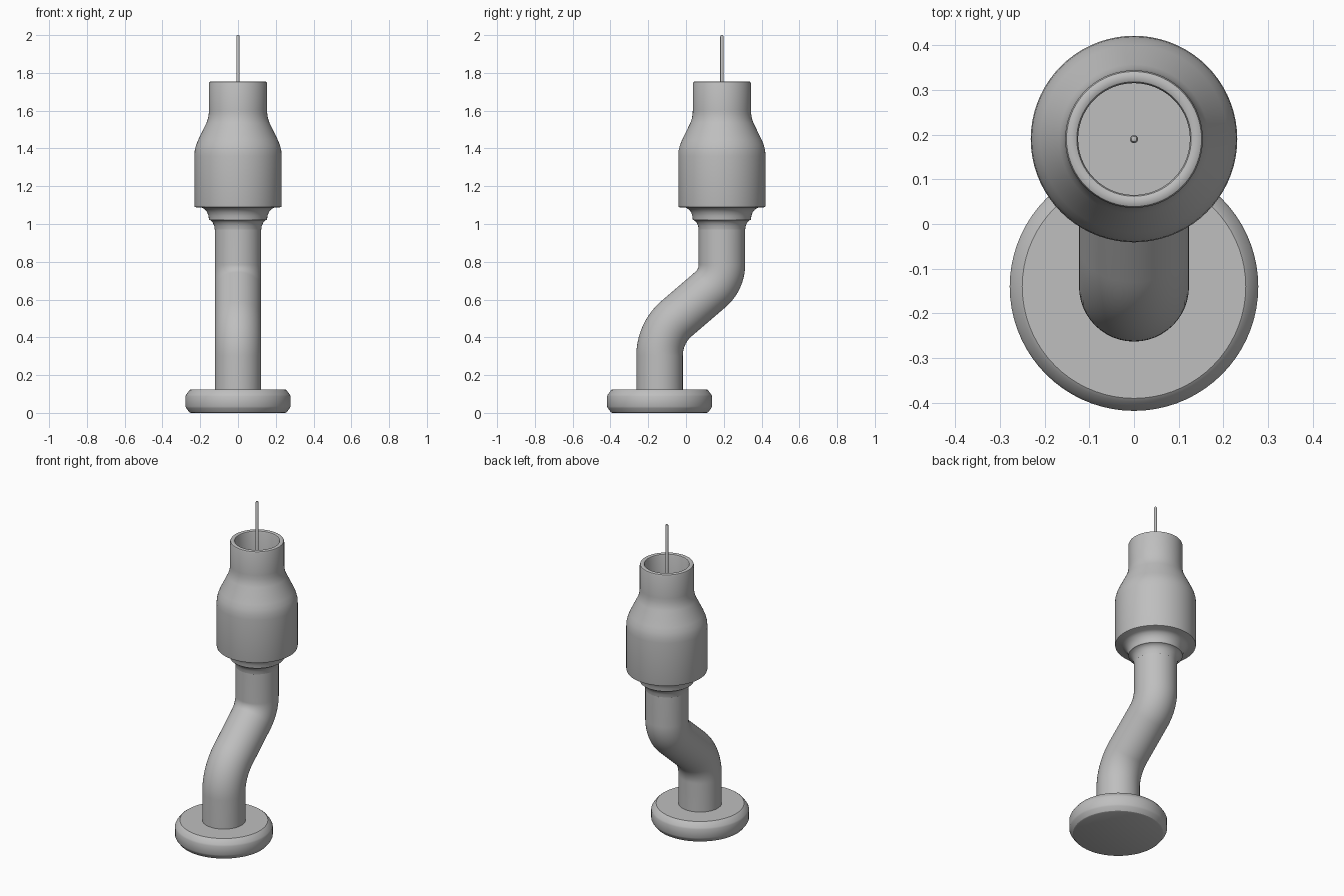
import bpy, bmesh, math
from mathutils import Vector

cube = bpy.data.objects.get("Cube")
if cube:
    bpy.data.objects.remove(cube, do_unlink=True)

FOOT_Y, HEAD_Y = -0.14, 0.19

grey = bpy.data.materials.new("plain_grey")
grey.use_nodes = True
grey.diffuse_color = (0.52, 0.52, 0.52, 1)
grey.node_tree.nodes["Principled BSDF"].inputs["Base Color"].default_value = grey.diffuse_color


def finish(ob, angle=28):
    ob.data.materials.clear()
    ob.data.materials.append(grey)
    bpy.ops.object.select_all(action="DESELECT")
    ob.select_set(True)
    bpy.context.view_layer.objects.active = ob
    bpy.ops.object.shade_smooth_by_angle(angle=math.radians(angle))


def lathe(name, profile, y, steps=72):
    """Spin an (r, z) profile around a vertical axis at the given y."""
    bm = bmesh.new()
    verts = [bm.verts.new((r, 0, z)) for r, z in profile]
    edges = [bm.edges.new(pair) for pair in zip(verts, verts[1:])]
    bmesh.ops.spin(bm, geom=verts + edges, cent=(0, 0, 0), axis=(0, 0, 1),
                   angle=math.tau, steps=steps, use_duplicate=False)
    bmesh.ops.remove_doubles(bm, verts=bm.verts, dist=0.0001)
    bmesh.ops.recalc_face_normals(bm, faces=bm.faces)
    mesh = bpy.data.meshes.new(name)
    bm.to_mesh(mesh)
    bm.free()
    ob = bpy.data.objects.new(name, mesh)
    ob.location.y = y
    bpy.context.collection.objects.link(ob)
    finish(ob)
    return ob


def fillet(before, corner, after, radius, steps=16):
    """Points of an arc that rounds off a corner of the pipe's path."""
    a, b = (before - corner).normalized(), (after - corner).normalized()
    half = a.angle(b) / 2
    centre = corner + (a + b).normalized() * (radius / math.sin(half))
    start = corner + a * (radius / math.tan(half)) - centre
    end = corner + b * (radius / math.tan(half)) - centre
    return [centre + start.slerp(end, i / steps) * radius / start.slerp(end, i / steps).length
            for i in range(steps + 1)]


# Chamfered round foot
lathe("foot_disc", [(0, 0), (0.25, 0), (0.257, 0.003), (0.274, 0.025), (0.278, 0.034),
                    (0.278, 0.088), (0.274, 0.097), (0.257, 0.12), (0.25, 0.125),
                    (0, 0.125)], FOOT_Y)

# Bent pipe: two vertical runs joined by a sloping one
path = [Vector((0, FOOT_Y, 0.1)), Vector((0, FOOT_Y, 0.422)),
        Vector((0, HEAD_Y, 0.705)), Vector((0, HEAD_Y, 1.04))]
points = ([path[0]] + fillet(*path[:3], 0.26) + fillet(*path[1:], 0.175) + [path[3]])
curve = bpy.data.curves.new("bent_pipe", "CURVE")
curve.dimensions = "3D"
curve.bevel_depth = 0.123
curve.bevel_resolution = 22
curve.use_fill_caps = True
spline = curve.splines.new("POLY")
spline.points.add(len(points) - 1)
for point, co in zip(spline.points, points):
    point.co = (*co, 1)
pipe = bpy.data.objects.new("bent_pipe", curve)
bpy.context.collection.objects.link(pipe)
bpy.ops.object.select_all(action="DESELECT")
pipe.select_set(True)
bpy.context.view_layer.objects.active = pipe
bpy.ops.object.convert(target="MESH")
finish(bpy.context.view_layer.objects.active)

# Head: flared collar, wide body, tapering shoulder and hollow neck
lathe("head", [(0.115, 0.96), (0.123, 0.97), (0.126, 0.99), (0.134, 1.008), (0.147, 1.02),
               (0.154, 1.022), (0.156, 1.043), (0.163, 1.062), (0.175, 1.077), (0.19, 1.086),
               (0.222, 1.088), (0.229, 1.091), (0.231, 1.1),
               (0.231, 1.36), (0.229, 1.39), (0.222, 1.418), (0.21, 1.447),
               (0.167, 1.535), (0.159, 1.558), (0.155, 1.582), (0.154, 1.605),
               (0.154, 1.744), (0.151, 1.752), (0.145, 1.755), (0.134, 1.755),
               (0.128, 1.752), (0.125, 1.744), (0.125, 1.5), (0, 1.5)], HEAD_Y)

# Thin rod with a rounded tip
lathe("centre_rod", [(0, 1.49), (0.009, 1.49), (0.009, 1.992), (0.006, 1.998), (0, 2.0)],
      HEAD_Y, 16)
